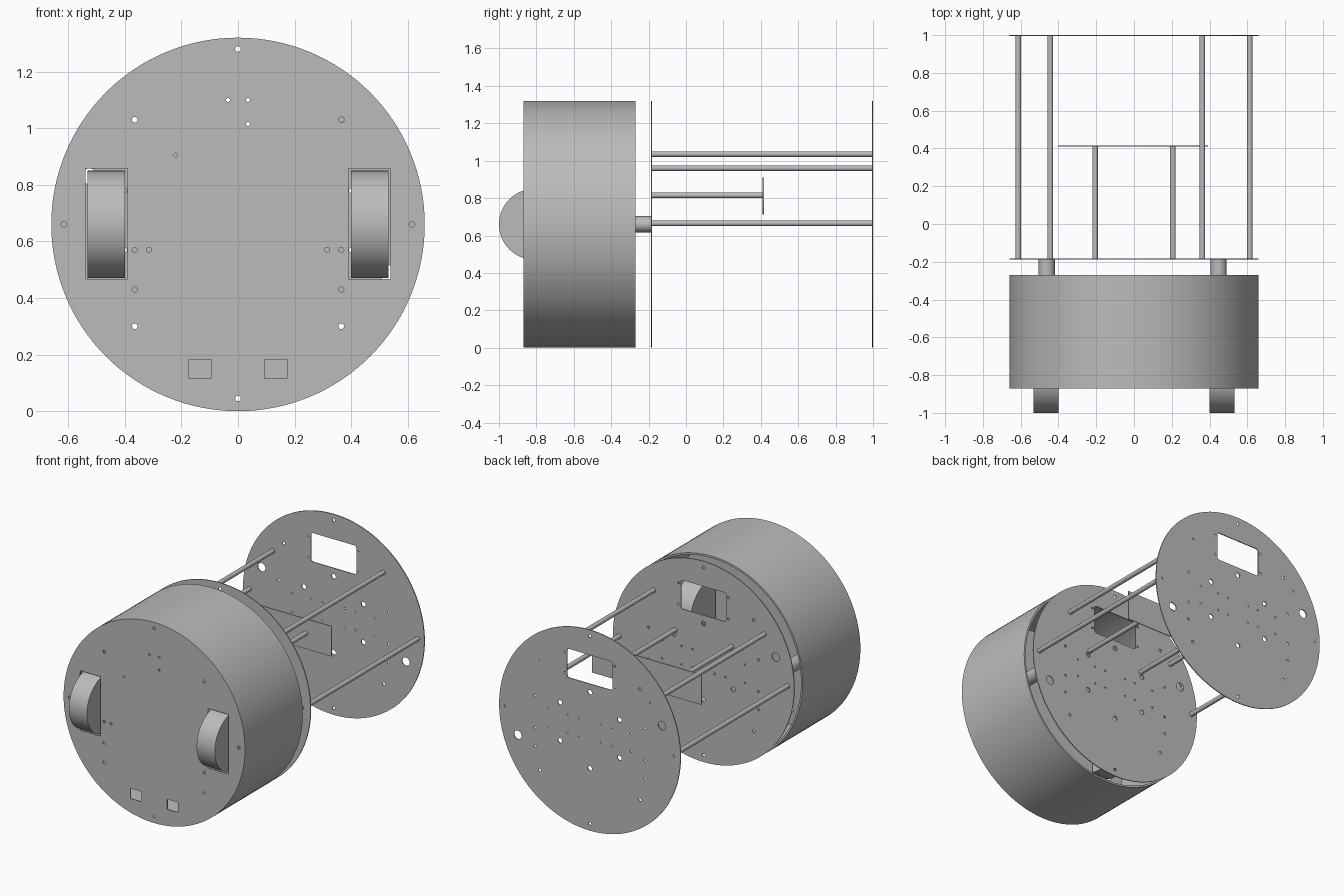
import bpy
from math import sin, cos, pi

cube = bpy.data.objects.get("Cube")
if cube:
    bpy.data.objects.remove(cube, do_unlink=True)

R = 0.66             # disc radius, also the height of the axis
THICK = 0.006        # sheet thickness
MID_Y, BACK_Y = -0.185, 0.997

grey = bpy.data.materials.new("plain grey")
grey.use_nodes = True
grey.diffuse_color = (0.5, 0.5, 0.5, 1)
grey.node_tree.nodes["Principled BSDF"].inputs["Base Color"].default_value = (0.5, 0.5, 0.5, 1)


def circle(x, z, r, n=16):
    return [(x + r * cos(2 * pi * i / n), z + r * sin(2 * pi * i / n)) for i in range(n)]


def rect(x0, x1, z0, z1):
    return [(x0, z0), (x1, z0), (x1, z1), (x0, z1)]


def rounded(x0, x1, z0, z1, r=0.015):
    pts = []
    corners = [(x1 - r, z1 - r), (x0 + r, z1 - r), (x0 + r, z0 + r), (x1 - r, z0 + r)]
    for k, (cx, cz) in enumerate(corners):
        for i in range(5):
            a = pi / 2 * (k + i / 4)
            pts.append((cx + r * cos(a), cz + r * sin(a)))
    return pts


def finish(obj, name, smooth=False):
    obj.name = obj.data.name = name
    obj.data.materials.clear()
    obj.data.materials.append(grey)
    if smooth:
        bpy.ops.object.shade_smooth_by_angle()


def sheet(name, y0, y1, loops, smooth=False):
    """Extrude an outline with holes, drawn in x and z, from y0 to y1."""
    curve = bpy.data.curves.new(name, "CURVE")
    curve.dimensions = "2D"
    curve.fill_mode = "BOTH"
    curve.extrude = (y1 - y0) / 2
    for pts in loops:
        s = curve.splines.new("POLY")
        s.points.add(len(pts) - 1)
        for p, (x, z) in zip(s.points, pts):
            p.co = (x, z, 0, 1)
        s.use_cyclic_u = True
    obj = bpy.data.objects.new(name, curve)
    bpy.context.collection.objects.link(obj)
    obj.rotation_euler = (pi / 2, 0, 0)
    obj.location = (0, (y0 + y1) / 2, 0)
    bpy.ops.object.select_all(action="DESELECT")
    obj.select_set(True)
    bpy.context.view_layer.objects.active = obj
    bpy.ops.object.convert(target="MESH")
    finish(bpy.context.object, name, smooth)


def cylinder(name, centre, r, depth, axis, n):
    rot = (pi / 2, 0, 0) if axis == "y" else (0, pi / 2, 0)
    bpy.ops.mesh.primitive_cylinder_add(vertices=n, radius=r, depth=depth,
                                        location=centre, rotation=rot)
    finish(bpy.context.object, name, True)


def rod(name, x, z, y0, y1, r=0.015, n=20):
    cylinder(name, (x, (y0 + y1) / 2, z), r, y1 - y0, "y", n)


SIDES = (("left", 1), ("right", -1))

# Drum: open shell closed by the front disc
sheet("drum_shell", -0.864, -0.27, [circle(0, R, R, 128), circle(0, R, R - 0.012, 128)], True)

# Holes shared by every disc
common = [circle(0, z, 0.01) for z in (0.045, 1.28)]
for _, s in SIDES:
    common += [circle(s * 0.615, R, 0.01)]
    common += [circle(s * 0.365, z, 0.01) for z in (0.3, 1.03)]

# Front disc with wheel slots, sensor openings and screw holes
front = [circle(0, R, R, 128)] + common
for _, s in SIDES:
    front.append(rect(s * 0.465 - 0.074, s * 0.465 + 0.074, 0.467, 0.858))
    front.append(rect(s * 0.134 - 0.04, s * 0.134 + 0.04, 0.115, 0.182))
    front.append(circle(s * 0.365, 0.43, 0.009))
    front += [circle(s * x, 0.57, 0.009) for x in (0.315, 0.365)]
front += [circle(x, z, 0.007) for x, z in ((-0.035, 1.1), (0.035, 1.1), (0.035, 1.015), (-0.22, 0.905))]
sheet("front_disc", -0.87, -0.864, front)

# Middle and back discs: window, cable holes, ring of mounting holes
deck = [circle(0, R, R, 128), rounded(-0.165, 0.165, 0.965, 1.155)] + common
deck += [circle(-0.525, 0.83, 0.028, 24), circle(0.525, 0.49, 0.028, 24)]
deck += [circle(0.25 * sin(k * pi / 3), R + 0.25 * cos(k * pi / 3), 0.016) for k in range(6)]
for _, s in SIDES:
    deck += [circle(s * 0.182, z, 0.007) for z in (0.99, 1.13)]
    deck += [circle(s * x, z, 0.006) for x in (0.08, 0.16, 0.3) for z in (0.6, 0.72)]
    deck += [circle(s * 0.4, z, 0.008) for z in (0.45, 0.57, 0.78)]
deck.append(circle(-0.443, 0.96, 0.009))
for name, y in (("middle_disc", MID_Y), ("back_disc", BACK_Y)):
    sheet(name, y - THICK / 2, y + THICK / 2, deck)

# Wheels and the stubs behind them
for side, s in SIDES:
    cylinder(side + "_wheel", (s * 0.465, -0.81, R), 0.19, 0.132, "x", 64)
for side, x in (("left", 0.448), ("right", -0.462)):
    rod(side + "_motor_stub", x, R, -0.63, MID_Y, 0.043, 32)

# Long rods between the middle and back discs
for name, x, z in (("left_rod", 0.613, 0.665), ("right_rod", -0.613, 0.665),
                   ("upper_left_rod", 0.362, 1.035), ("upper_right_rod", -0.443, 0.96)):
    rod(name, x, z, MID_Y, BACK_Y)

# Short rods carrying the small panel
for side, s in SIDES:
    rod(side + "_short_rod", s * 0.206, 0.815, MID_Y, 0.412)
sheet("inner_panel", 0.41, 0.416, [rect(-0.403, 0.393, 0.712, 0.91)])
